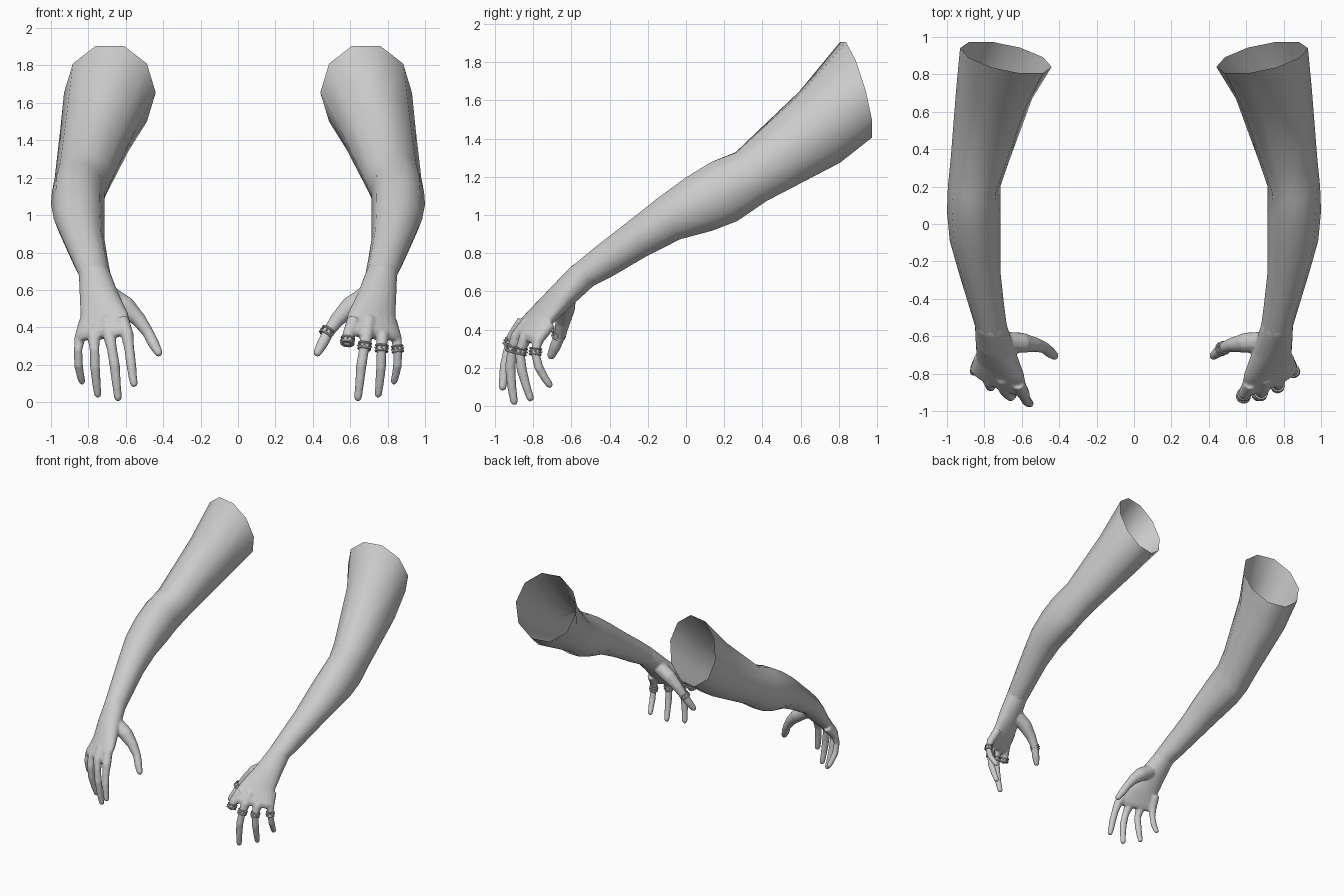
import bpy, bmesh, math
from mathutils import Vector

if "Cube" in bpy.data.objects:
    bpy.data.objects.remove(bpy.data.objects["Cube"])

SIDES = 10


def finish(bm, name, side, angle=50):
    """Mirror to the wanted side, make the object and shade it."""
    for v in bm.verts:
        v.co.x *= side
    bmesh.ops.recalc_face_normals(bm, faces=bm.faces)
    me = bpy.data.meshes.new(name)
    bm.to_mesh(me)
    bm.free()
    ob = bpy.data.objects.new(name, me)
    bpy.context.collection.objects.link(ob)
    bpy.ops.object.select_all(action='DESELECT')
    ob.select_set(True)
    bpy.context.view_layer.objects.active = ob
    bpy.ops.object.shade_smooth_by_angle(angle=math.radians(angle))
    return ob


def loft(bm, sections, n=SIDES, cap=False):
    """Skin elliptical sections given as (centre, u half axis, v half axis)."""
    loops = []
    for c, u, v in sections:
        c, u, v = Vector(c), Vector(u), Vector(v)
        loops.append([bm.verts.new(c + u * math.cos(2 * math.pi * i / n) + v * math.sin(2 * math.pi * i / n))
                      for i in range(n)])
    for a, b in zip(loops, loops[1:]):
        for i in range(n):
            j = (i + 1) % n
            bm.faces.new((a[i], a[j], b[j], b[i]))
    if cap:
        bm.faces.new(loops[0][::-1])
        bm.faces.new(loops[-1])


def frame(axis):
    u = Vector((1, 0, 0))
    u = (u - axis * u.dot(axis)).normalized()
    return u, axis.cross(u)


def tube(bm, pts, n=12):
    """Round tapering finger along points (x, y, z, radius) with a rounded tip."""
    P = [Vector(p[:3]) for p in pts]
    R = [p[3] for p in pts]
    d = (P[-1] - P[-2]).normalized()
    r = R[-1]
    for k, s in ((0.55, 0.84), (0.9, 0.44)):
        P.append(Vector(pts[-1][:3]) + d * r * k)
        R.append(r * s)
    secs = []
    for i, p in enumerate(P):
        t = (P[min(i + 1, len(P) - 1)] - P[max(i - 1, 0)]).normalized()
        u, v = frame(t)
        secs.append((p, u * R[i], v * R[i]))
    loft(bm, secs, n, cap=True)


# arm outline: top (y, z), bottom (y, z), inner x, outer x, sideways skew in y
ARM = [
    (0.82, 1.91, 0.96, 1.40, 0.44, 0.93, 0.05),
    (0.60, 1.65, 0.80, 1.27, 0.545, 0.95, 0.03),
    (0.26, 1.33, 0.42, 1.07, 0.67, 0.98, 0.01),
    (0.13, 1.28, 0.27, 0.965, 0.715, 0.995, 0),
    (0.00, 1.20, 0.14, 0.915, 0.715, 1.00, 0),
    (-0.15, 1.09, -0.03, 0.87, 0.715, 0.985, 0),
    (-0.30, 0.97, -0.20, 0.785, 0.715, 0.94, 0),
    (-0.48, 0.83, -0.38, 0.68, 0.695, 0.885, 0),
    (-0.60, 0.73, -0.49, 0.625, 0.68, 0.85, 0),
]

# palm from wrist to knuckles
PALM = [
    ((0.776, -0.50, 0.71), (0.082, 0, 0), (0, -0.05, 0.055)),
    ((0.765, -0.545, 0.678), (0.086, 0, 0), (0, -0.056, 0.054)),
    ((0.742, -0.655, 0.57), (0.105, 0.02, 0), (0, -0.058, 0.044)),
    ((0.714, -0.765, 0.46), (0.128, 0.045, -0.01), (0, -0.05, 0.032)),
    ((0.722, -0.845, 0.37), (0.148, 0.06, -0.015), (0, -0.04, 0.02)),
    ((0.722, -0.858, 0.345), (0.13, 0.055, -0.015), (0, -0.025, 0.01)),
]

# finger centre lines (x, y, z, radius)
FINGERS = {
    "thumb": [(0.69, -0.63, 0.57, 0.055), (0.60, -0.635, 0.51, 0.055), (0.53, -0.645, 0.44, 0.040),
              (0.48, -0.66, 0.37, 0.031), (0.45, -0.685, 0.31, 0.030), (0.425, -0.705, 0.265, 0.023)],
    "middle": [(0.70, -0.82, 0.44, 0.040), (0.688, -0.885, 0.36, 0.036), (0.675, -0.91, 0.29, 0.027),
               (0.66, -0.92, 0.20, 0.028), (0.65, -0.912, 0.10, 0.024), (0.642, -0.90, 0.025, 0.021)],
    "ring": [(0.77, -0.78, 0.42, 0.036), (0.772, -0.845, 0.35, 0.034), (0.767, -0.87, 0.28, 0.026),
             (0.765, -0.86, 0.19, 0.027), (0.757, -0.835, 0.10, 0.023), (0.75, -0.815, 0.042, 0.020)],
    "little": [(0.82, -0.71, 0.43, 0.032), (0.845, -0.775, 0.345, 0.030), (0.855, -0.79, 0.28, 0.023),
               (0.853, -0.77, 0.20, 0.024), (0.842, -0.735, 0.14, 0.021), (0.834, -0.715, 0.112, 0.019)],
    "index": [(0.62, -0.85, 0.44, 0.038), (0.592, -0.905, 0.36, 0.034), (0.582, -0.93, 0.29, 0.027),
              (0.572, -0.948, 0.21, 0.027), (0.562, -0.957, 0.13, 0.023), (0.556, -0.96, 0.10, 0.021)],
}


def make_arm(side, label):
    bm = bmesh.new()
    secs = []
    for ty, tz, by, bz, xi, xo, sk in ARM:
        c = ((xi + xo) / 2, (ty + by) / 2, (tz + bz) / 2)
        secs.append((c, ((xo - xi) / 2, sk, 0), (0, (ty - by) / 2 * 1.03, (tz - bz) / 2 * 1.03)))
    loft(bm, secs)
    finish(bm, label + "_arm", side, 80)


def make_hand(side, label, stump):
    bm = bmesh.new()
    loft(bm, PALM, 20, cap=True)
    for name, pts in FINGERS.items():
        tube(bm, pts[:2] + [(0.585, -0.92, 0.325, 0.028)] if stump and name == "index" else pts)
    ob = finish(bm, label + "_hand", side, 80)
    # fuse palm and fingers into one skin
    rm = ob.modifiers.new("fuse", 'REMESH')
    rm.mode = 'VOXEL'
    rm.voxel_size = 0.008
    rm.use_smooth_shade = True
    sm = ob.modifiers.new("soften", 'SMOOTH')
    sm.factor = 0.5
    sm.iterations = 4


def make_band(name, centre, axis, r, closed=False):
    """Finger ring: channelled band with beads, optionally capped over a stump."""
    bm = bmesh.new()
    c, a = Vector(centre), Vector(axis).normalized()
    u, v = frame(a)
    h = 0.02
    prof = [(r - .007, -h), (r, -h), (r + .002, -h * .75), (r, -h * .5), (r - .004, -h * .4),
            (r - .004, h * .4), (r, h * .5), (r + .002, h * .75), (r, h), (r - .007, h)]
    if not closed:
        prof.append(prof[0])
    loft(bm, [(c + a * t, u * q, v * q) for q, t in prof], 20, cap=closed)
    for i in range(8):
        t = 2 * math.pi * i / 8
        p = c + (u * math.cos(t) + v * math.sin(t)) * (r - .001)
        res = bmesh.ops.create_icosphere(bm, subdivisions=1, radius=0.006)
        bmesh.ops.translate(bm, vec=p, verts=res["verts"])
    finish(bm, name, 1, 40)


for side, label in ((1, "ringed"), (-1, "plain")):
    make_arm(side, label)
    make_hand(side, label, side == 1)

# rings on one hand, with a capped one over the missing finger
make_band("thumb_ring", (0.475, -0.665, 0.375), (-0.05, -0.03, -0.08), 0.036)
make_band("middle_ring", (0.677, -0.907, 0.30), (-0.12, -0.25, -0.9), 0.036)
make_band("ring_finger_ring", (0.768, -0.866, 0.288), (-0.05, -0.2, -0.9), 0.035)
make_band("little_ring", (0.853, -0.788, 0.285), (0.1, -0.1, -0.9), 0.032)
make_band("stump_cap", (0.586, -0.918, 0.328), (-0.1, -0.4, -0.8), 0.037, closed=True)
